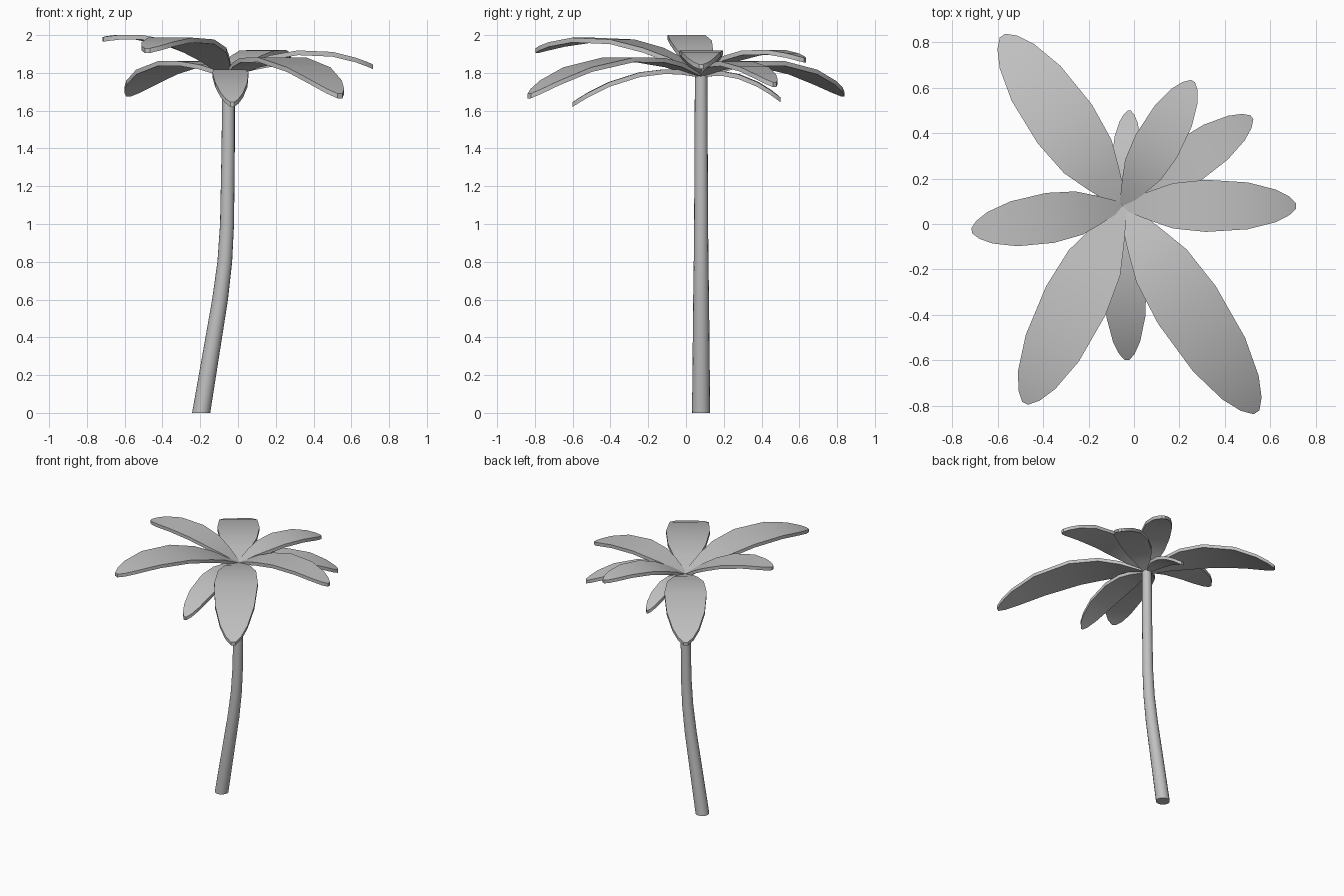
import bpy, bmesh
from mathutils import Vector

cube = bpy.data.objects.get("Cube")
if cube:
    bpy.data.objects.remove(cube)

grey = bpy.data.materials.new("plain_grey")
grey.use_nodes = True
color = (0.53, 0.53, 0.53, 1)
grey.diffuse_color = color
grey.node_tree.nodes["Principled BSDF"].inputs["Base Color"].default_value = color


def finish(name, bm, angle):
    bmesh.ops.recalc_face_normals(bm, faces=bm.faces)
    mesh = bpy.data.meshes.new(name)
    bm.to_mesh(mesh)
    bm.free()
    mesh.materials.append(grey)
    obj = bpy.data.objects.new(name, mesh)
    bpy.context.collection.objects.link(obj)
    bpy.ops.object.select_all(action='DESELECT')
    obj.select_set(True)
    bpy.context.view_layer.objects.active = obj
    bpy.ops.object.shade_smooth_by_angle(angle=angle)
    return obj


def bridge(bm, rings):
    """Join closed rings of vertices and cap both ends."""
    n = len(rings[0])
    for a, b in zip(rings, rings[1:]):
        for i in range(n):
            j = (i + 1) % n
            bm.faces.new((a[i], a[j], b[j], b[i]))
    bm.faces.new(rings[0])
    bm.faces.new(rings[-1])


# Trunk: tapered tube, leaning below and upright above (x, z, radius)
ROOT = Vector((-0.05, 0.08, 1.8))
path = [(-0.195, 0, 0.048), (-0.145, 0.3, 0.045), (-0.095, 0.6, 0.042),
        (-0.07, 0.8, 0.039), (-0.058, 1.0, 0.037), (-0.052, 1.4, 0.035),
        (ROOT.x, 1.79, 0.033)]
bm = bmesh.new()
rings = []
for x, z, r in path:
    ring = bmesh.ops.create_circle(bm, segments=16, radius=r)["verts"]
    bmesh.ops.translate(bm, verts=ring, vec=(x, ROOT.y, z))
    rings.append(ring)
bridge(bm, rings)
finish("trunk", bm, 0.7)

# Leaf outline: fraction of length, fraction of greatest half width
outline = [(0, 0.15), (0.16, 0.57), (0.29, 0.87), (0.48, 1), (0.72, 0.9),
           (0.88, 0.63), (0.96, 0.36), (1, 0.1)]
THICK = 0.025


def leaf(name, tip_x, tip_y, mid_z, tip_z, width):
    """Flat-section blade arching from the crown through mid_z to tip_z."""
    run = Vector((tip_x, tip_y, 0)) - Vector((ROOT.x, ROOT.y, 0))
    side = Vector((-run.y, run.x, 0)) * width
    rise_m, rise_t = mid_z - ROOT.z, tip_z - ROOT.z
    c = 2 * rise_t - 4 * rise_m
    b = rise_t - c
    down = Vector((0, 0, -THICK))
    bm = bmesh.new()
    rings = []
    for t, w in outline:
        p = ROOT + run * t + Vector((0, 0, b * t + c * t * t))
        corners = (p + side * w, p - side * w, p - side * w + down, p + side * w + down)
        rings.append([bm.verts.new(v) for v in corners])
    bridge(bm, rings)
    finish(name, bm, 0.6)


# Leaves: tip x, tip y, middle height, tip height, half width over length
leaf("leaf_back_right", -0.58, 0.83, 1.86, 1.70, 0.16)
leaf("leaf_back_left", 0.26, 0.63, 1.92, 1.88, 0.165)
leaf("leaf_left_rear", 0.52, 0.47, 1.86, 1.75, 0.15)
leaf("leaf_left", 0.715, 0.08, 1.92, 1.845, 0.15)
leaf("leaf_back", -0.02, 0.50, 1.79, 1.67, 0.15)
leaf("leaf_front_left", 0.54, -0.83, 1.88, 1.69, 0.14)
leaf("leaf_front", -0.03, -0.60, 1.80, 1.645, 0.14)
leaf("leaf_front_right", -0.48, -0.79, 1.98, 1.93, 0.15)
leaf("leaf_right", -0.715, -0.03, 1.975, 1.99, 0.165)
